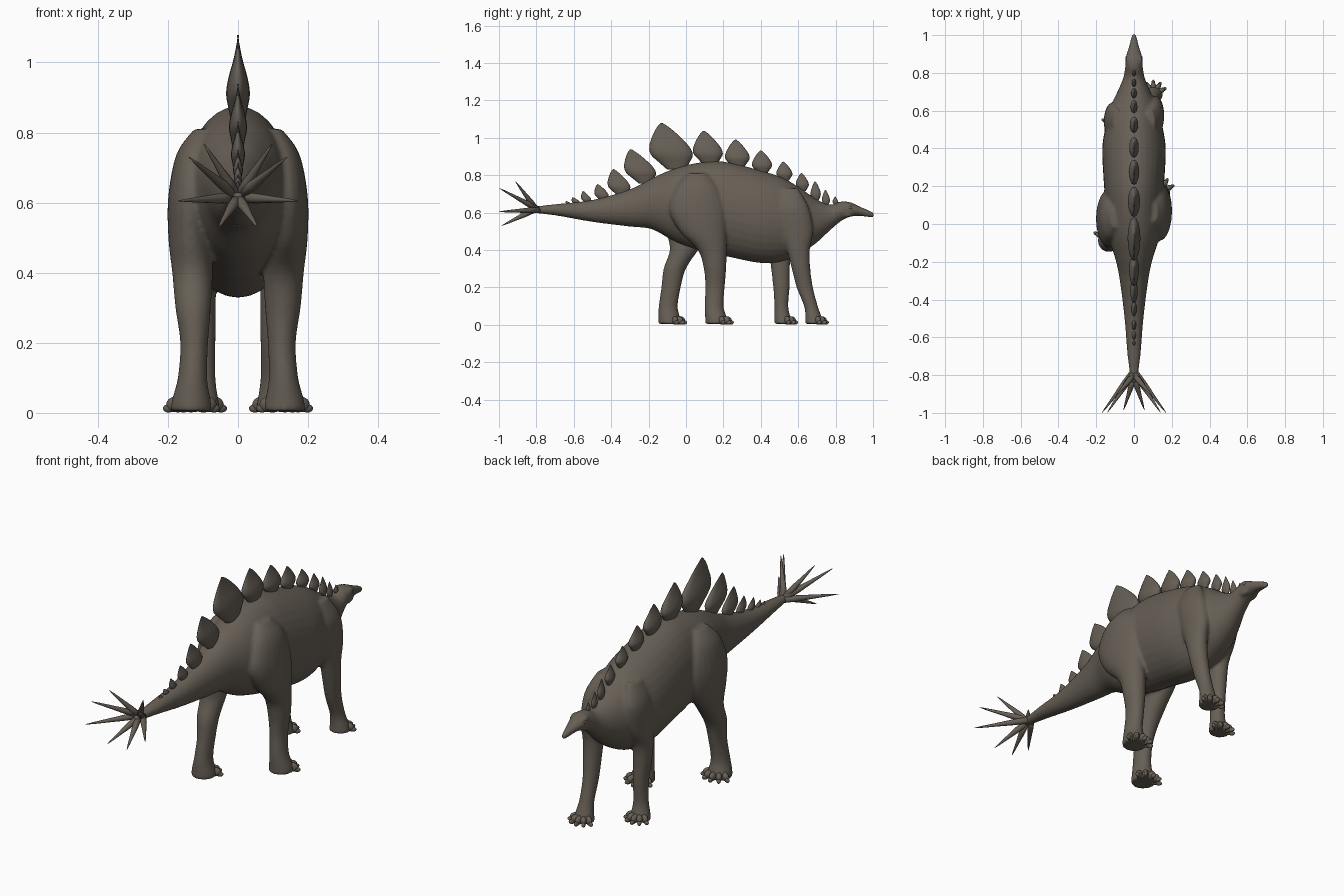
import bpy, bmesh, math
from mathutils import Vector, Matrix

cube = bpy.data.objects.get("Cube")
if cube:
    bpy.data.objects.remove(cube, do_unlink=True)

hide = bpy.data.materials.new("grey brown hide")
hide.use_nodes = True
COLOR = (0.135, 0.115, 0.092, 1)
hide.diffuse_color = COLOR
shader = hide.node_tree.nodes["Principled BSDF"]
shader.inputs["Base Color"].default_value = COLOR
shader.inputs["Roughness"].default_value = 0.8


def finish(bm, name):
    bmesh.ops.recalc_face_normals(bm, faces=bm.faces)
    for f in bm.faces:
        f.smooth = True
    mesh = bpy.data.meshes.new(name)
    bm.to_mesh(mesh)
    bm.free()
    mesh.materials.append(hide)
    obj = bpy.data.objects.new(name, mesh)
    bpy.context.collection.objects.link(obj)
    return obj


def spline(rows, steps=4):
    """Smooth interpolation through rows of equal length."""
    rows = [Vector(r) for r in rows]
    out = []
    for i in range(len(rows) - 1):
        a, b = rows[max(i - 1, 0)], rows[i]
        c, d = rows[i + 1], rows[min(i + 2, len(rows) - 1)]
        for k in range(steps):
            t = k / steps
            out.append(0.5 * (2 * b + (c - a) * t + (2 * a - 5 * b + 4 * c - d) * t * t
                              + (3 * b - a - 3 * c + d) * t ** 3))
    return out + [rows[-1]]


def loft(bm, rings, sides):
    """Skin rings given as (centre, first radius vector, second radius vector)."""
    loops = []
    for centre, u, v in rings:
        angles = [2 * math.pi * i / sides for i in range(sides)]
        loops.append([bm.verts.new(centre + u * math.cos(a) + v * math.sin(a)) for a in angles])
    for lo, hi in zip(loops, loops[1:]):
        for i in range(sides):
            j = (i + 1) % sides
            bm.faces.new((lo[i], lo[j], hi[j], hi[i]))
    bm.faces.new(loops[0])
    bm.faces.new(loops[-1])


def upright(bm, rows, sides=20):
    """Loft of level rings: z, y, x, y radius, x radius."""
    loft(bm, [(Vector((x, y, z)), Vector((rx, 0, 0)), Vector((0, ry, 0)))
              for z, y, x, ry, rx in rows], sides)


def blob(bm, centre, radii, turn=0):
    m = Matrix.Translation(centre) @ Matrix.Rotation(turn, 4, "Z") @ Matrix.Diagonal((*radii, 1))
    bmesh.ops.create_uvsphere(bm, u_segments=14, v_segments=10, radius=1, matrix=m)


# Trunk, tail, neck and head: y, top, bottom, half width
trunk = [(-.84, .63, .6, .015), (-.7, .645, .585, .034), (-.5, .668, .55, .05),
         (-.3, .725, .525, .075), (-.18, .785, .51, .1), (-.05, .84, .44, .14),
         (.1, .872, .39, .15), (.22, .87, .365, .16), (.4, .825, .33, .168),
         (.52, .785, .34, .15), (.62, .725, .385, .125), (.7, .67, .44, .088),
         (.77, .642, .505, .058), (.83, .66, .555, .047), (.88, .655, .578, .044),
         (.93, .632, .582, .03), (.975, .614, .575, .018), (1.006, .597, .573, .01)]
body = bmesh.new()
loft(body, [(Vector((0, y, (a + b) / 2)), Vector((w, 0, 0)), Vector((0, 0, (a - b) / 2)))
            for y, a, b, w in spline(trunk)], 32)

# Leg shapes: z, distance from centre line, y radius, x radius
hind = [(.81, .1, .05, .025), (.74, .125, .11, .05), (.62, .137, .15, .062),
        (.5, .137, .125, .062), (.4, .13, .077, .058), (.3, .128, .06, .051),
        (.2, .125, .052, .04), (.1, .13, .051, .042), (.04, .133, .058, .055), (.005, .133, .062, .06)]
fore = [(.73, .085, .06, .025), (.63, .11, .095, .046), (.5, .11, .09, .048),
        (.4, .108, .062, .045), (.3, .105, .05, .042), (.2, .1, .044, .036),
        (.1, .1, .037, .036), (.04, .102, .044, .046), (.005, .102, .048, .052)]
# Each leg: name, side, shape, y of its rings from hip to sole
legs = [("left_hind", 1, hind, (.06, .06, .06, .09, .14, .155, .155, .15, .16, .165)),
        ("right_hind", -1, hind, (.03, .03, .03, .02, -.01, -.06, -.08, -.095, -.09, -.085)),
        ("left_fore", 1, fore, (.54, .56, .59, .6, .615, .635, .668, .682, .685)),
        ("right_fore", -1, fore, (.54, .55, .53, .505, .505, .51, .51, .515, .52))]
for name, side, shape, path in legs:
    rows = [(z, y, side * x, ry, rx) for (z, x, ry, rx), y in zip(shape, path)]
    upright(body, spline(rows))
    # Splayed toes with blunt claws
    toes = bmesh.new()
    foot_y, foot_x, reach = path[-1], side * shape[-1][1], shape[-1][2]
    for k in range(-2, 3):
        turn = k * 0.55
        way = Vector((math.sin(turn), math.cos(turn), 0))
        base = Vector((foot_x, foot_y, 0)) + way * reach * 0.85
        blob(toes, base + Vector((0, 0, .024)), (.015, .027, .022), -turn)
        blob(toes, base + way * .02 + Vector((0, 0, .013)), (.01, .018, .012), -turn)
    finish(toes, name + "_toes")

# Brow and cheek swellings
for side in (1, -1):
    blob(body, (side * .03, .865, .638), (.015, .028, .014))
    blob(body, (side * .028, .86, .592), (.016, .035, .018))

skin = finish(body, "body")
remesh = skin.modifiers.new("blend", "REMESH")
remesh.mode = "VOXEL"
remesh.voxel_size = 0.008
remesh.use_smooth_shade = True
soft = skin.modifiers.new("soften", "SMOOTH")
soft.factor = 0.5
soft.iterations = 6

# Eyes
eyes = bmesh.new()
for side in (1, -1):
    blob(eyes, (side * .039, .88, .627), (.006, .009, .008))
finish(eyes, "eyes")

# Back plates: base y, base z, tip y, tip z, half width, half thickness
plates = [(-.62, .64, -.64, .662, .014, .008), (-.58, .645, -.605, .682, .02, .01),
          (-.525, .65, -.55, .715, .025, .012), (-.44, .665, -.472, .752, .036, .014),
          (-.34, .69, -.388, .832, .058, .02), (-.215, .755, -.295, .938, .08, .026),
          (-.05, .83, -.13, 1.078, .112, .034), (.13, .855, .095, 1.037, .078, .032),
          (.28, .84, .265, .99, .065, .028), (.41, .81, .4, .932, .053, .025),
          (.53, .77, .52, .872, .042, .022), (.625, .715, .617, .812, .034, .018),
          (.695, .66, .69, .767, .027, .015), (.75, .635, .745, .722, .021, .012),
          (.8, .64, .797, .685, .015, .009)]
leaf = [(0, .45), (.15, .72), (.32, 1), (.5, .95), (.7, .68), (.86, .4), (.96, .17), (1, .03)]
crest = bmesh.new()
for by, bz, ty, tz, width, thick in plates:
    rows = [(bz + (tz - bz) * t, by + (ty - by) * t, 0, width * w, thick * (.25 + .75 * w) * min(1, 1.6 - 1.5 * t))
            for t, w in leaf]
    rows[-1] = (tz, ty, 0, width * .05, thick * .1)
    upright(crest, spline(rows, 3), 16)
finish(crest, "back_plates")

# Tail spikes, four on each side
spikes = bmesh.new()
tips = [(.17, -1, .605), (.14, -.997, .73), (.097, -.912, .767), (.055, -.985, .53)]
for side in (1, -1):
    for k, (x, y, z) in enumerate(tips):
        start = Vector((0, -.775 - .012 * k, .615))
        line = Vector((side * x, y, z)) - start
        spin = line.to_track_quat("Z", "Y").to_matrix().to_3x3()
        u, v = spin.col[0], spin.col[1]
        loft(spikes, [(start + line * t, u * r, v * r)
                      for t, r in ((0, .016), (.3, .0145), (.6, .009), (.85, .005), (1, .001))], 12)
finish(spikes, "tail_spikes")
